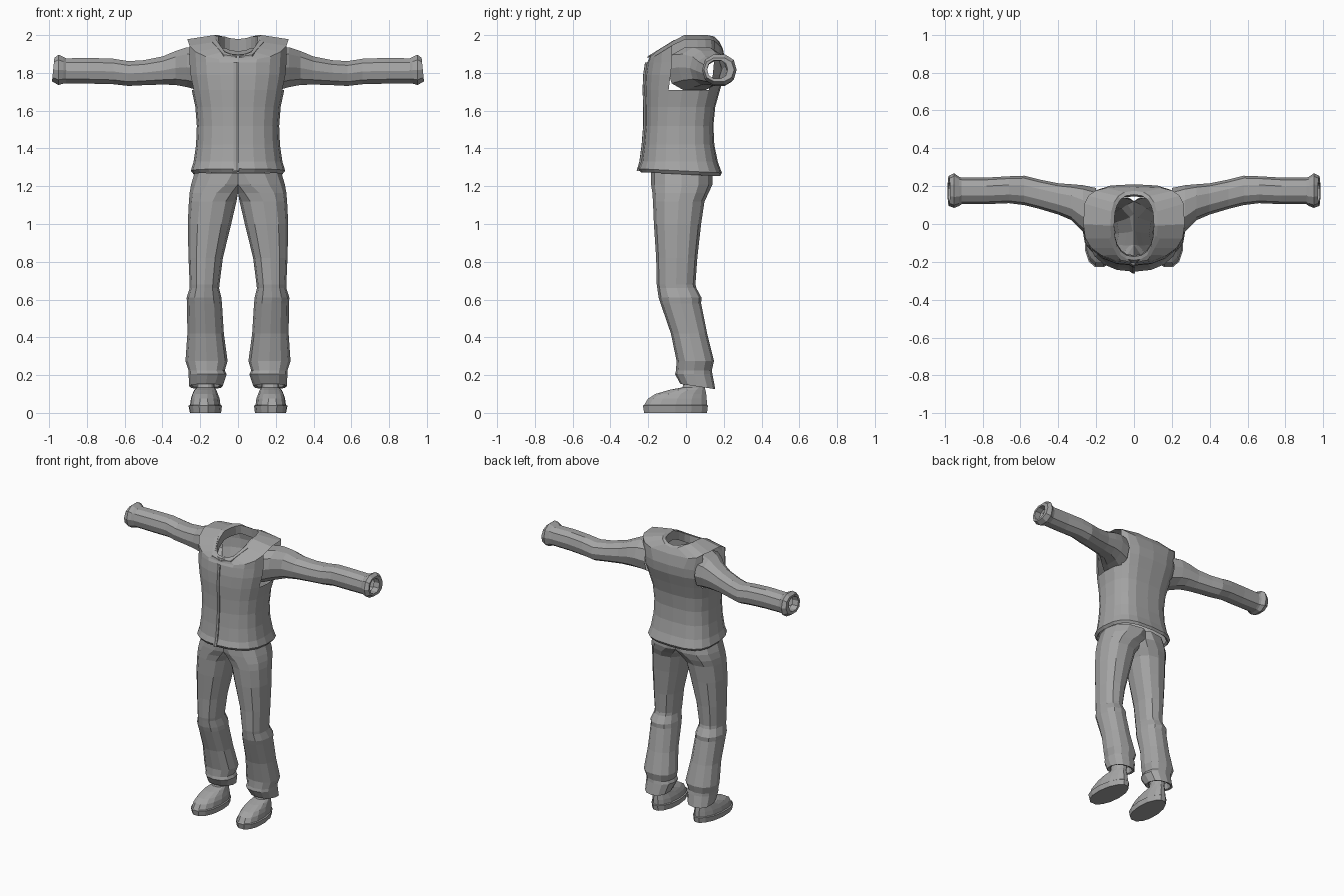
import bpy, bmesh, math

cloth = bpy.data.materials.new("grey cloth")
cloth.diffuse_color = (0.37, 0.37, 0.37, 1)


def ring(a0, a1, b0, b1, n, nf=2.3, nb=2.3):
    """Rounded outline in a box; nf and nb set squareness of the b0 and b1 halves."""
    pts = []
    for i in range(n):
        t = 2 * math.pi * i / n
        c, s = math.cos(t), math.sin(t)
        e = 2 / (nb if s > 0 else nf)
        pts.append(((a0 + a1) / 2 + (a1 - a0) / 2 * math.copysign(abs(c) ** e, c),
                    (b0 + b1) / 2 + (b1 - b0) / 2 * math.copysign(abs(s) ** e, s)))
    return pts


def loft(name, rings, drop=None, cap=False, mirror=False):
    """Skin a list of closed 3D rings; drop(centre) removes faces."""
    bm = bmesh.new()
    rows = [[bm.verts.new(p) for p in r] for r in rings]
    n = len(rows[0])
    for a, b in zip(rows, rows[1:]):
        for i in range(n):
            j = (i + 1) % n
            bm.faces.new((a[i], a[j], b[j], b[i]))
    if cap:
        bm.faces.new(rows[0][::-1])
        bm.faces.new(rows[-1])
    bmesh.ops.recalc_face_normals(bm, faces=bm.faces)
    if drop:
        gone = [f for f in bm.faces if drop(f.calc_center_median())]
        bmesh.ops.delete(bm, geom=gone, context='FACES')
    me = bpy.data.meshes.new(name)
    bm.to_mesh(me)
    bm.free()
    me.materials.append(cloth)
    ob = bpy.data.objects.new(name, me)
    bpy.context.collection.objects.link(ob)
    if mirror:
        m = ob.modifiers.new("mirror", 'MIRROR')
        m.use_clip = True
    return ob


def shoulder_z(y, base):
    """Sloping top of the vest: falls to the chest and a little to the back."""
    return base + min(0, y + 0.02) * 0.62 - max(0, y - 0.14) * 0.9


# Vest: hem to chest, then shoulder top, neck opening and inner collar
vest_rows = [  # z, half width, front, back
    (1.275, .225, -.225, .165), (1.262, .235, -.24, .18), (1.28, .25, -.252, .19),
    (1.33, .235, -.237, .168), (1.42, .222, -.225, .15), (1.52, .218, -.217, .145),
    (1.62, .226, -.217, .155), (1.71, .245, -.22, .18), (1.79, .262, -.217, .205),
    (1.855, .268, -.207, .21)]
rings = []
for z, w, f, b in vest_rows:
    rings.append([(x, y, z - 0.05 * y if z < 1.3 else z)
                  for x, y in ring(-w, w, f, b, 20, 2.3, 3)])
for w, f, b, base, k in ((.268, -.198, .195, 1.978, 4), (.125, -.192, .175, 2.0, 2.6),
                         (.105, -.172, .155, 1.992, 2.6), (.105, -.165, .16, 1.93, 2.6)):
    rings.append([(x, y, shoulder_z(y, base)) for x, y in ring(-w, w, f, b, 20, 2.4, k)])
loft("vest", rings, drop=lambda c: abs(c.x) > .2 and 1.74 < c.z < 1.93 and -.07 < c.y < .15)

# Front placket: thin raised strip down the middle of the vest
strip = []
for z, w, f, b in vest_rows[2:]:
    strip.append([(-.03, f + .006, z), (-.006, f - .01, z), (.006, f - .008, z), (.006, f + .006, z)])
loft("placket", strip, cap=True)

# Collar flaps: folded edges either side of the neck
for s in (-1, 1):
    pts = [(s * .115, -.06), (s * .07, -.165), (s * .004, -.205), (s * .075, -.19), (s * .135, -.08)]
    loft("collar_flap", [[(x, y, shoulder_z(y, 1.992 + d)) for x, y in pts] for d in (0, .009)], cap=True)

# Sleeves: shoulder, elbow, wrist, flared cuff, inner rim
sleeve_rows = [  # x, front, back, bottom, top
    (.20, -.10, .19, 1.70, 1.94), (.27, -.04, .205, 1.72, 1.94), (.33, .02, .21, 1.732, 1.92),
    (.40, .05, .215, 1.735, 1.89), (.50, .08, .235, 1.732, 1.87), (.58, .10, .255, 1.728, 1.865),
    (.66, .11, .252, 1.737, 1.878), (.78, .105, .245, 1.74, 1.882), (.91, .105, .245, 1.742, 1.88),
    (.925, .095, .25, 1.74, 1.888), (.95, .085, .268, 1.732, 1.9), (.985, .095, .255, 1.752, 1.882),
    (.982, .112, .22, 1.768, 1.868), (.93, .112, .225, 1.765, 1.865)]
rings = []
for x, f, b, lo, hi in sleeve_rows:
    tilt = .2 if x > .91 else 0
    rings.append([(x - tilt * (z - lo) * (x > .96) * .5, y, z) for y, z in ring(f, b, lo, hi, 10)])
loft("sleeve", rings, mirror=True)

# Trousers: one leg up to the waist, inner side cut at the middle and mirrored
leg_rows = [  # z, inner, outer, front, back
    (.19, .10, .235, .0, .125), (.145, .095, .245, -.005, .135), (.14, .082, .258, -.03, .155),
    (.205, .06, .262, -.058, .14), (.225, .07, .262, -.053, .137), (.275, .055, .278, -.05, .148),
    (.42, .075, .268, -.08, .112), (.58, .085, .27, -.135, .08), (.61, .088, .272, -.145, .082),
    (.66, .10, .256, -.152, .055), (.68, .098, .256, -.155, .05), (.82, .08, .262, -.158, .06),
    (1.0, .036, .266, -.17, .08), (1.12, .008, .26, -.175, .098), (1.165, -.03, .256, -.178, .12),
    (1.21, -.12, .248, -.185, .14), (1.27, -.17, .23, -.185, .14)]
rings = []
for z, i, o, f, b in leg_rows:
    k = -.15 if z < .2 else 0
    rings.append([(max(0, x), y, z + k * (y - .06)) for x, y in ring(i, o, f, b, 12)])
loft("trouser_leg", rings, drop=lambda c: c.x < .0005, mirror=True)

# Shoes: stepped sole, rounded upper, ankle
shoe_rows = [  # z, inner, outer, heel-to-toe extent, toe lean
    (0, .09, .255, -.225, .115), (.038, .085, .262, -.232, .12), (.042, .093, .254, -.225, .115),
    (.075, .098, .25, -.205, .113), (.1, .108, .243, -.165, .11), (.122, .118, .235, -.09, .105),
    (.135, .125, .225, -.02, .1), (.19, .125, .225, -.005, .105)]
rings = []
for z, i, o, f, b in shoe_rows:
    row = []
    for x, y in ring(i, o, f, b, 14):
        mid = (i + o) / 2
        wide = 1 - .22 * max(0, y) / .12
        row.append((mid + (x - mid) * wide - .05 * (y + .06), y, z))
    rings.append(row)
loft("shoe", rings, cap=True, mirror=True)
